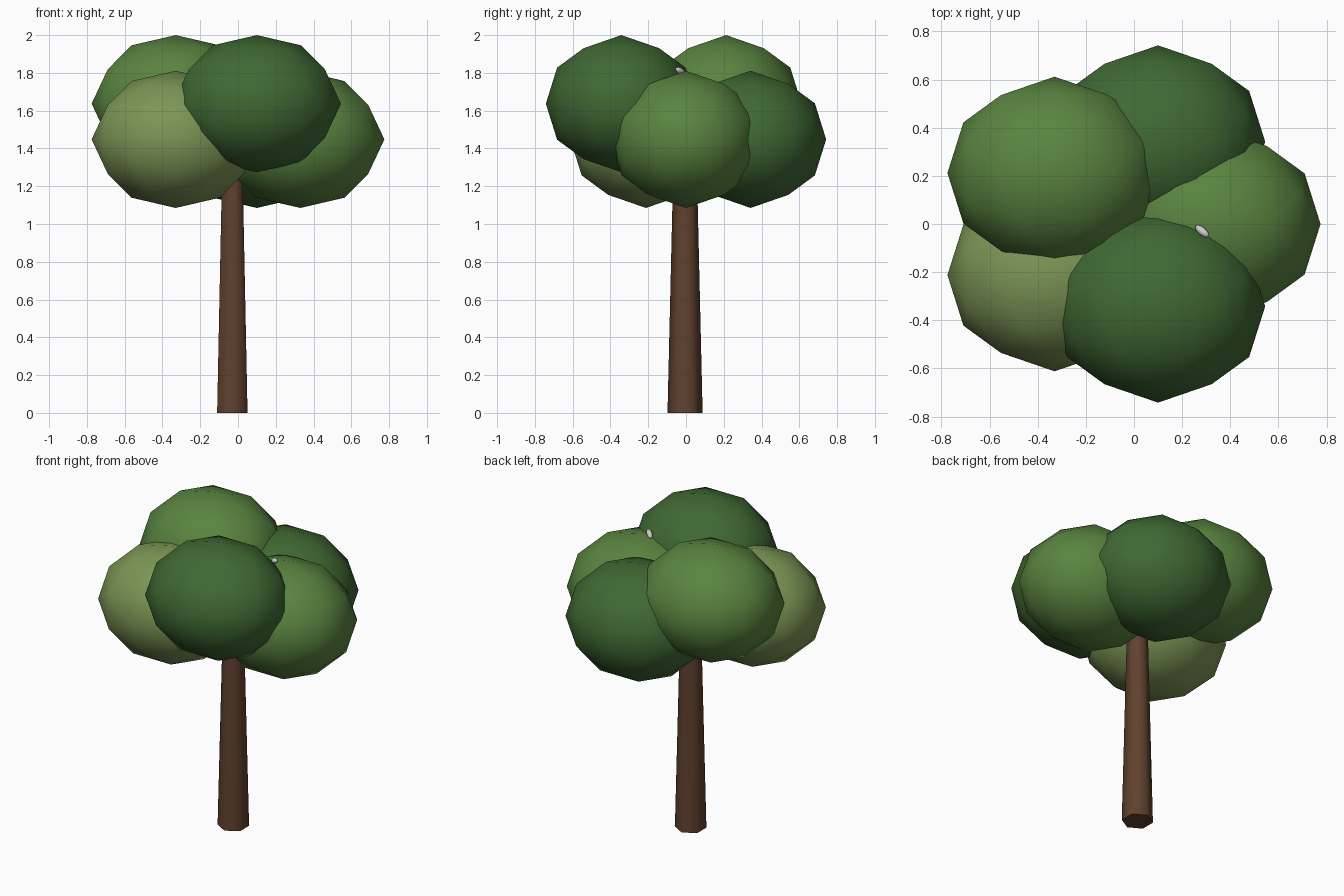
import bpy, math
from mathutils import Matrix, Vector

if "Cube" in bpy.data.objects:
    bpy.data.objects.remove(bpy.data.objects["Cube"])


def material(name, rgb):
    m = bpy.data.materials.new(name)
    m.diffuse_color = (*rgb, 1)
    m.use_nodes = True
    m.node_tree.nodes["Principled BSDF"].inputs["Base Color"].default_value = m.diffuse_color
    return m


DARK = material("dark_green", (0.05, 0.14, 0.033))
MID = material("mid_green", (0.10, 0.23, 0.05))
OLIVE = material("olive_green", (0.20, 0.30, 0.09))
BARK = material("bark", (0.115, 0.053, 0.027))

# a two-fold axis of the icosphere is turned to point straight up
TURN = Matrix.Rotation(-math.atan(2) / 2, 4, 'Y')


def blob(name, centre, size, mat=None, pose=TURN):
    bpy.ops.mesh.primitive_ico_sphere_add(subdivisions=2, radius=1)
    ob = bpy.context.object
    ob.name = name
    ob.data.transform(pose)
    ob.data.transform(Matrix.Diagonal((*size, 1)))
    ob.location = centre
    if mat:
        ob.data.materials.append(mat)
    bpy.ops.object.shade_smooth()
    return ob


# leaf clumps
SIZE = (0.445, 0.40, 0.363)
for name, centre, mat in [
    ("leaves_back_left", (-0.33, 0.212, 1.637), MID),
    ("leaves_front_right", (0.10, -0.342, 1.637), DARK),
    ("leaves_front_left", (-0.33, -0.212, 1.448), OLIVE),
    ("leaves_right", (0.33, 0.0, 1.448), MID),
    ("leaves_back_right", (0.10, 0.342, 1.448), DARK),
]:
    blob(name, centre, SIZE, mat)

# tapered six-sided trunk, corners facing front and back
bpy.ops.mesh.primitive_cone_add(vertices=6, radius1=0.093, radius2=0.06,
                                depth=1.4, location=(-0.03, -0.005, 0.7))
trunk = bpy.context.object
trunk.name = "trunk"
trunk.data.materials.append(BARK)
bpy.ops.object.shade_smooth_by_angle(angle=math.radians(65))

# small grey pebble resting in the crease of the crown
pebble = blob("pebble", (0.283, -0.03, 1.81), (0.017, 0.017, 0.038))
pebble.rotation_euler = Vector((0.6, -0.5, 0.3)).to_track_quat('Z', 'Y').to_euler()
